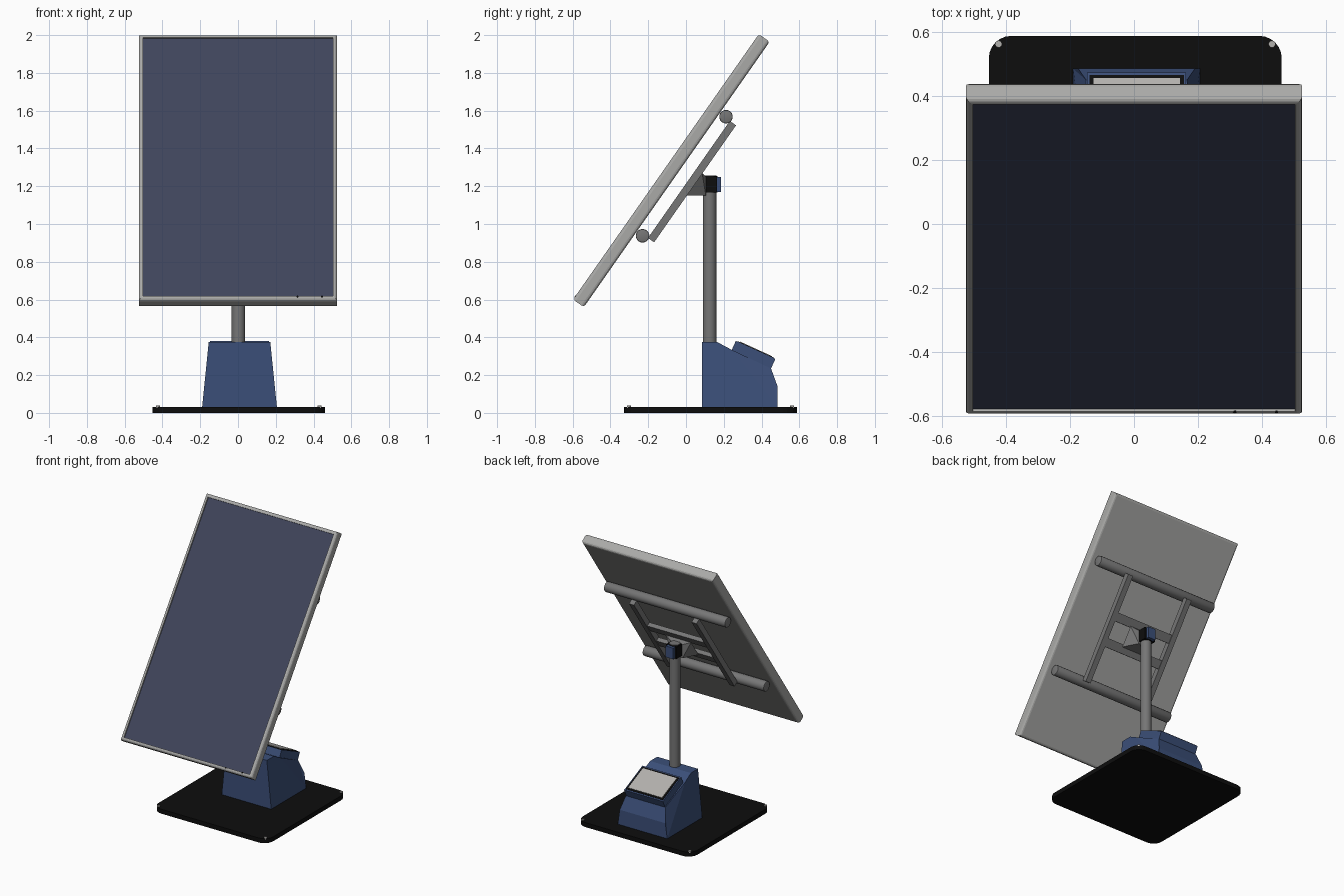
import bpy, bmesh, math
from mathutils import Matrix, Vector

if "Cube" in bpy.data.objects:
    bpy.data.objects.remove(bpy.data.objects["Cube"])

def material(name, r, g, b):
    m = bpy.data.materials.new(name)
    m.diffuse_color = (r, g, b, 1)
    m.use_nodes = True
    m.node_tree.nodes["Principled BSDF"].inputs["Base Color"].default_value = m.diffuse_color
    return m

FRAME = material("frame light grey", 0.40, 0.40, 0.39)
STEEL = material("steel grey", 0.18, 0.18, 0.18)
GLASS = material("solar glass", 0.050, 0.058, 0.105)
BLUE = material("housing blue", 0.044, 0.078, 0.19)
BLACK = material("black", 0.004, 0.004, 0.004)
SILVER = material("display silver", 0.45, 0.44, 0.42)

def finish(name, bm, mats, matrix=Matrix(), smooth=False):
    bmesh.ops.recalc_face_normals(bm, faces=bm.faces)
    me = bpy.data.meshes.new(name)
    bm.to_mesh(me)
    bm.free()
    for m in mats:
        me.materials.append(m)
    ob = bpy.data.objects.new(name, me)
    bpy.context.collection.objects.link(ob)
    ob.matrix_world = matrix
    if smooth:
        bpy.ops.object.select_all(action='DESELECT')
        ob.select_set(True)
        bpy.context.view_layer.objects.active = ob
        bpy.ops.object.shade_smooth_by_angle(angle=math.radians(35))
    return ob

def box(name, size, loc, mat, frame=Matrix(), bevel_z=0):
    bm = bmesh.new()
    bmesh.ops.create_cube(bm, size=1, matrix=Matrix.Diagonal((*size, 1)))
    if bevel_z:  # round the upright corners only
        up = [e for e in bm.edges if abs(e.verts[0].co.z - e.verts[1].co.z) > 1e-4]
        bmesh.ops.bevel(bm, geom=up, offset=bevel_z, segments=6, profile=0.5, affect='EDGES')
    return finish(name, bm, [mat], frame @ Matrix.Translation(loc))

def cylinder(name, radius, length, loc, mat, frame=Matrix(), axis='Z', sides=24, bevel=0):
    bm = bmesh.new()
    bmesh.ops.create_cone(bm, cap_ends=True, segments=sides, radius1=radius, radius2=radius, depth=length)
    if bevel:
        rim = [e for e in bm.edges if abs(e.verts[0].co.z - e.verts[1].co.z) < 1e-5]
        bmesh.ops.bevel(bm, geom=rim, offset=bevel, segments=2, profile=0.5, affect='EDGES')
    turn = Matrix.Rotation(math.pi / 2, 4, 'Y') if axis == 'X' else Matrix()
    return finish(name, bm, [mat], frame @ Matrix.Translation(loc) @ turn, True)

# Tilted frame: local x across, y up the panel, z out of the glass
TILT = Matrix.Translation((0, -0.0775, 1.2825)) @ Matrix.Rotation(math.radians(55), 4, 'X')
W, L, T = 1.05, 1.715, 0.07

# Panel: rounded front and back rims, square corners, recessed glass
bm = bmesh.new()
bmesh.ops.create_cube(bm, size=1, matrix=Matrix.Diagonal((W, L, T, 1)))
rims = [e for e in bm.edges if abs(e.verts[0].co.z - e.verts[1].co.z) < 1e-5]
bmesh.ops.bevel(bm, geom=rims, offset=0.016, segments=3, profile=0.5, affect='EDGES')
front = max(bm.faces, key=lambda f: f.calc_center_median().z)
bmesh.ops.inset_region(bm, faces=[front], thickness=0.009)
bmesh.ops.inset_region(bm, faces=[front], thickness=0.0005, depth=-0.009)
front.material_index = 1
finish("solar_panel", bm, [FRAME, GLASS], TILT)

# Small sensor dots on the lower bezel
for i, x in enumerate((0.315, 0.445)):
    cylinder(f"bezel_dot_{i}", 0.005, 0.004, (x, -L / 2 + 0.019, T / 2), BLACK, TILT, sides=12)

# Rear carrier: two round rails, two long bars, two cross bars
for name, v in (("upper", 0.40), ("lower", -0.37)):
    cylinder(f"{name}_rail", 0.036, 0.97, (0, v, -0.073), STEEL, TILT, 'X', 16, 0.006)
for name, x in (("left", -0.25), ("right", 0.25)):
    box(f"{name}_carrier_bar", (0.04, 0.756, 0.04), (x, 0.015, -0.123), STEEL, TILT)
for name, v in (("upper", 0.105), ("lower", -0.075)):
    box(f"{name}_cross_bar", (0.5, 0.06, 0.03), (0, v, -0.123), STEEL, TILT)

# Wedge bracket from the cross bars to the pole
bm = bmesh.new()
for s in (-1, 1):
    for x, y, z in ((0.10, 0.0, 1.152), (0.10, 0.085, 1.272), (0.045, 0.105, 1.152), (0.045, 0.105, 1.25)):
        bm.verts.new((s * x, y, z))
bmesh.ops.convex_hull(bm, input=bm.verts)
bmesh.ops.dissolve_limit(bm, angle_limit=0.01, verts=bm.verts, edges=bm.edges)
finish("tilt_bracket", bm, [STEEL])

# Pole with its clamp
cylinder("pole", 0.036, 0.897, (0.002, 0.125, 0.809), STEEL)
cylinder("pole_collar", 0.041, 0.088, (0.002, 0.125, 1.21), BLACK, sides=16)
box("clamp_block", (0.06, 0.035, 0.08), (0.002, 0.168, 1.21), BLUE)
for s in (-1, 1):
    box(f"clamp_jaw_{s}", (0.012, 0.07, 0.085), (0.002 + s * 0.036, 0.13, 1.21), BLACK)

# Base plate and corner bolts
box("base_plate", (0.915, 0.915, 0.032), (0.004, 0.13, 0.016), BLACK, bevel_z=0.07)
for sx in (-1, 1):
    for sy in (-1, 1):
        cylinder(f"bolt_{sx}_{sy}", 0.011, 0.012, (0.004 + sx * 0.427, 0.13 + sy * 0.432, 0.032), SILVER, sides=12)

# Pedestal: side profile with a half width for each point
CX = 0.008
profile = [(0.085, 0.03, 0.198), (0.085, 0.375, 0.163), (0.165, 0.375, 0.163), (0.24, 0.335, 0.167),
           (0.45, 0.235, 0.158), (0.485, 0.14, 0.182), (0.485, 0.03, 0.198)]
bm = bmesh.new()
sides = [[bm.verts.new((CX + s * w, y, z)) for y, z, w in profile] for s in (-1, 1)]
for i in range(len(profile)):
    j = (i + 1) % len(profile)
    bm.faces.new((sides[0][i], sides[0][j], sides[1][j], sides[1][i]))
caps = [bm.faces.new(s) for s in sides]
bmesh.ops.triangulate(bm, faces=caps)
finish("pedestal", bm, [BLUE])

# Sloping control console: blue slab, black border, silver display
SLOPE = Matrix.Translation((CX, 0.357, 0.308)) @ Matrix.Rotation(math.radians(-24.5), 4, 'X')
box("console_slab", (0.31, 0.23, 0.056), (0, 0, 0), BLUE, SLOPE)
box("console_border", (0.295, 0.21, 0.006), (0, 0, 0.028), BLACK, SLOPE)
box("console_display", (0.27, 0.185, 0.006), (0, 0, 0.031), SILVER, SLOPE)
